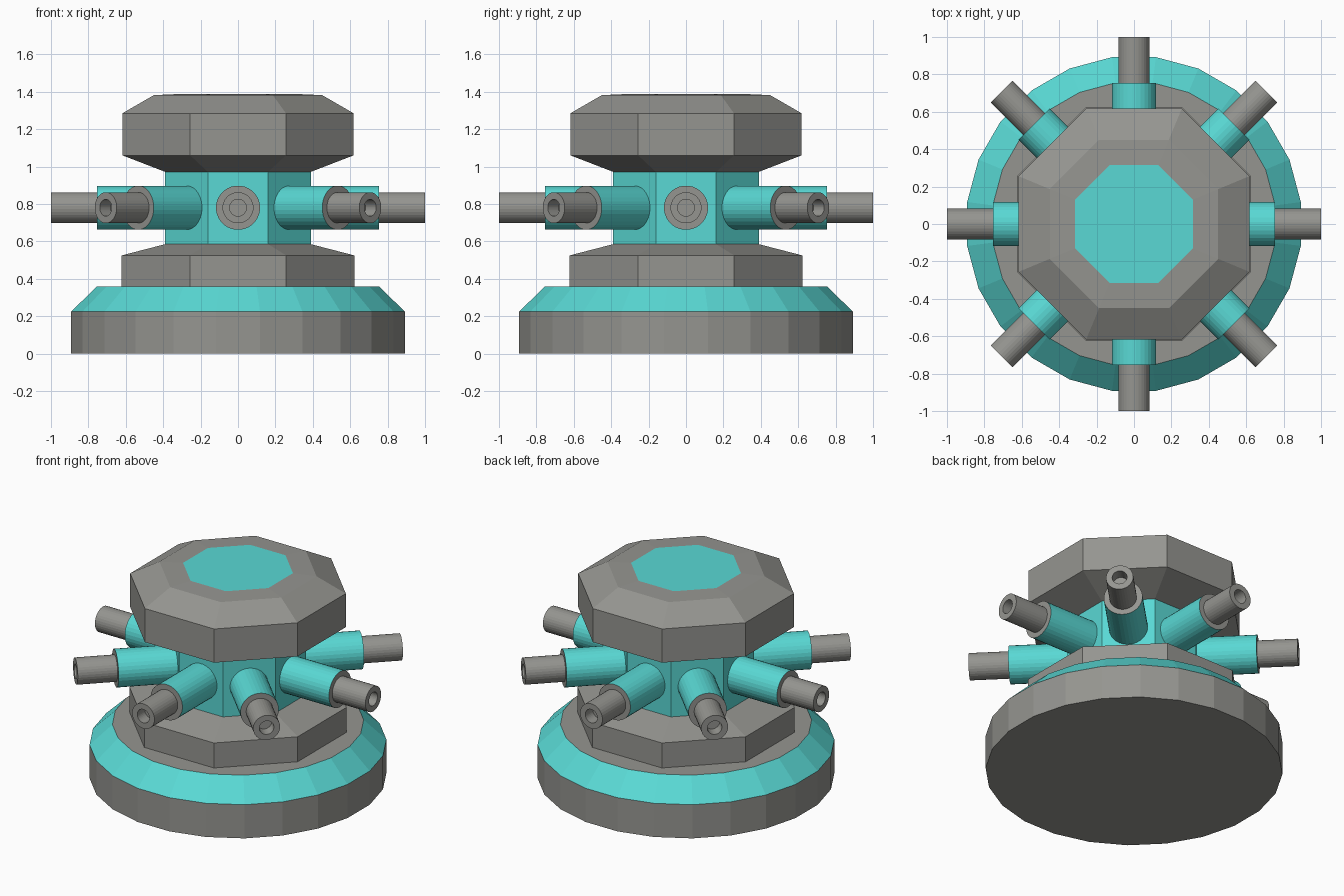
import bpy, bmesh, math
from mathutils import Matrix

if "Cube" in bpy.data.objects:
    bpy.data.objects.remove(bpy.data.objects["Cube"])


def material(name, rgb):
    m = bpy.data.materials.new(name)
    m.diffuse_color = (*rgb, 1)
    m.use_nodes = True
    m.node_tree.nodes["Principled BSDF"].inputs["Base Color"].default_value = m.diffuse_color
    return m


GREY, CYAN = 0, 1
MATS = [material("warm grey", (0.30, 0.30, 0.28)),
        material("turquoise", (0.10, 0.69, 0.66))]


def lathe(name, profile, bands, sides, bottom=GREY, top=GREY, by_apothem=True):
    """Stack of rings (radius, z), closed at both ends; one colour per band."""
    bm = bmesh.new()
    k = 1 / math.cos(math.pi / sides) if by_apothem else 1
    rings = []
    for r, z in profile:
        rings.append([bm.verts.new((r * k * math.cos(a), r * k * math.sin(a), z))
                      for a in ((i + 0.5) * 2 * math.pi / sides for i in range(sides))])
    for lo, hi, mat in zip(rings, rings[1:], bands):
        for i in range(sides):
            j = (i + 1) % sides
            bm.faces.new((lo[i], lo[j], hi[j], hi[i])).material_index = mat
    bm.faces.new(rings[0][::-1]).material_index = bottom
    bm.faces.new(rings[-1]).material_index = top
    bmesh.ops.recalc_face_normals(bm, faces=bm.faces)
    me = bpy.data.meshes.new(name)
    bm.to_mesh(me)
    bm.free()
    for m in MATS:
        me.materials.append(m)
    ob = bpy.data.objects.new(name, me)
    bpy.context.collection.objects.link(ob)
    return ob


# Round base with turquoise bevel
lathe("base", [(0.892, 0), (0.892, 0.225), (0.755, 0.358)], [GREY, CYAN], 24)

# Octagonal body: lower collar, column and cap in one stack
lathe("body",
      [(0.622, 0.355), (0.622, 0.525), (0.39, 0.585), (0.39, 0.972),
       (0.618, 1.06), (0.618, 1.285), (0.45, 1.382), (0.315, 1.388)],
      [GREY, GREY, CYAN, GREY, GREY, GREY, GREY], 8, top=CYAN)

# Eight radial nozzles: turquoise sleeve, grey pipe with a bored end
for n in range(8):
    nozzle = lathe(f"nozzle_{n + 1}",
                   [(0.118, 0.3), (0.118, 0.755), (0.083, 0.755),
                    (0.083, 1.0), (0.045, 1.0), (0.045, 0.92)],
                   [CYAN, GREY, GREY, GREY, GREY], 32, by_apothem=False)
    nozzle.matrix_world = (Matrix.Translation((0, 0, 0.78))
                           @ Matrix.Rotation(n * math.pi / 4, 4, 'Z')
                           @ Matrix.Rotation(math.pi / 2, 4, 'Y'))
